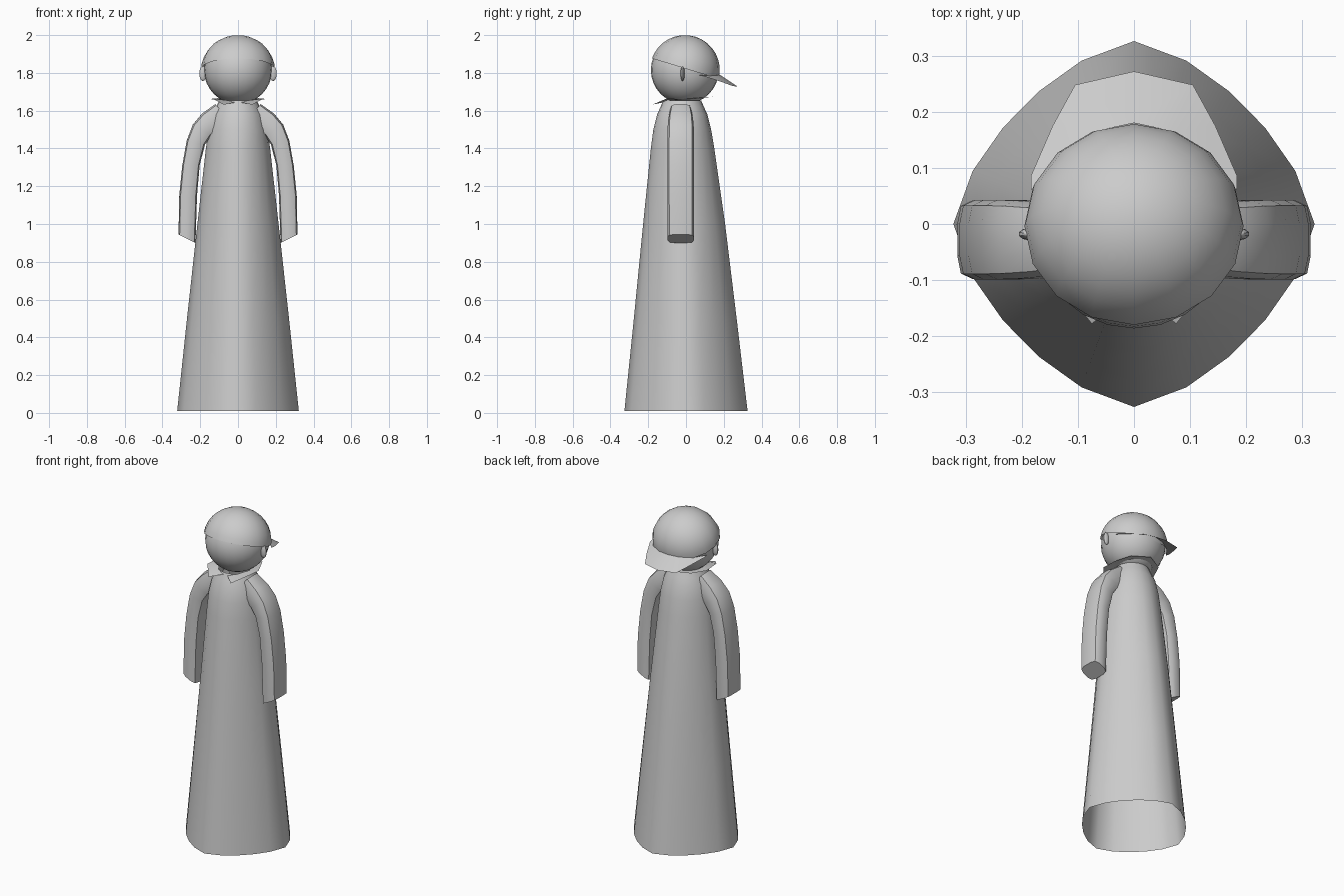
import bpy, bmesh, math
from mathutils import Matrix, Vector

if "Cube" in bpy.data.objects:
    bpy.data.objects.remove(bpy.data.objects["Cube"])


def finish(name, bm, angle=40, mirror=False):
    bmesh.ops.recalc_face_normals(bm, faces=bm.faces)
    me = bpy.data.meshes.new(name)
    bm.to_mesh(me)
    bm.free()
    ob = bpy.data.objects.new(name, me)
    bpy.context.collection.objects.link(ob)
    if mirror:
        ob.modifiers.new("mirror", 'MIRROR')
    bpy.ops.object.select_all(action='DESELECT')
    ob.select_set(True)
    bpy.context.view_layer.objects.active = ob
    bpy.ops.object.shade_smooth_by_angle(angle=math.radians(angle))
    return ob


def outline(n, power):
    """Unit superellipse points."""
    pts = []
    for i in range(n):
        a = 2 * math.pi * i / n
        c, s = math.cos(a), math.sin(a)
        r = (abs(c) ** power + abs(s) ** power) ** (-1 / power)
        pts.append((r * c, r * s))
    return pts


def loft(bm, rings, closed=True):
    rows = [[bm.verts.new(p) for p in ring] for ring in rings]
    n = len(rows[0])
    for a, b in zip(rows, rows[1:]):
        for i in range(n if closed else n - 1):
            j = (i + 1) % n
            bm.faces.new((a[i], a[j], b[j], b[i]))
    return rows


# Robe: open flared tube, (z, half x, half y, centre y, section power)
bm = bmesh.new()
robe = [(0.01, .322, .326, 0, 1.5), (0.5, .27, .272, -.004, 1.55),
        (1.0, .215, .217, -.01, 1.65), (1.4, .170, .168, -.018, 1.8),
        (1.5, .156, .153, -.02, 1.9), (1.58, .135, .133, -.02, 2),
        (1.62, .115, .115, -.02, 2), (1.655, .10, .10, -.02, 2)]
loft(bm, [[(x * u, cy + y * v, z) for u, v in outline(20, p)]
          for z, x, y, cy, p in robe])
finish("robe", bm)

# Sleeves: (outer x, outer z, inner x, inner z, half depth)
bm = bmesh.new()
sleeve = [(.315, .945, .225, .90, .070), (.311, 1.15, .217, 1.15, .071),
          (.295, 1.31, .203, 1.31, .071), (.272, 1.44, .175, 1.42, .071),
          (.24, 1.525, .14, 1.47, .070), (.19, 1.585, .10, 1.49, .066),
          (.12, 1.635, .05, 1.55, .055)]
rings = []
for ox, oz, ix, iz, d in sleeve:
    o, i = Vector((ox, -.028, oz)), Vector((ix, -.028, iz))
    mid, half = (o + i) / 2, (o - i) / 2
    rings.append([mid + half * u + Vector((0, d * v, 0))
                  for u, v in outline(16, 4.5)])
rows = loft(bm, rings)
bm.faces.new(rows[0])
finish("sleeves", bm, 45, mirror=True)

# Head
bm = bmesh.new()
bmesh.ops.create_uvsphere(bm, u_segments=24, v_segments=16, radius=.18,
                          matrix=Matrix.Translation((0, -.006, 1.815)))
finish("head", bm)

# Cap dome: upper half of a slightly wider sphere, tilted down to the back
tilt = Matrix.Translation((0, -.006, 1.815)) @ Matrix.Rotation(math.radians(-17), 4, 'X')
bm = bmesh.new()
bmesh.ops.create_uvsphere(bm, u_segments=16, v_segments=16, radius=.185)
bmesh.ops.bisect_plane(bm, geom=bm.verts[:] + bm.edges[:] + bm.faces[:],
                       plane_co=(0, 0, .008), plane_no=(0, 0, 1), clear_inner=True)
bm.transform(tilt @ Matrix.Diagonal((1.06, 1, 1, 1)))
finish("cap_dome", bm)

# Cap visor, pointing backwards
bm = bmesh.new()
inner = [(0, .18, 1.79), (.07, .165, 1.787), (.135, .12, 1.785), (.183, .06, 1.79)]
outer = [(0, .272, 1.728), (.105, .248, 1.73), (.145, .175, 1.757), (.184, .085, 1.785)]
loft(bm, [inner, outer], closed=False)
finish("cap_visor", bm, 30, mirror=True)

# Ears
bm = bmesh.new()
bmesh.ops.create_uvsphere(bm, u_segments=10, v_segments=8, radius=1,
                          matrix=Matrix.Translation((.186, -.018, 1.797))
                          @ Matrix.Diagonal((.020, .011, .040, 1)))
finish("ears", bm, mirror=True)

# Collar: flared strip with two pointed flaps at the front
bm = bmesh.new()
inner = [(.005, -.115, 1.645), (.06, -.105, 1.655), (.098, -.03, 1.662),
         (.07, .055, 1.668), (0, .08, 1.67)]
outer = [(.075, -.178, 1.632), (.138, -.10, 1.665), (.14, 0, 1.660),
         (.10, .095, 1.668), (0, .145, 1.674)]
loft(bm, [inner, outer], closed=False)
finish("collar", bm, 30, mirror=True)
